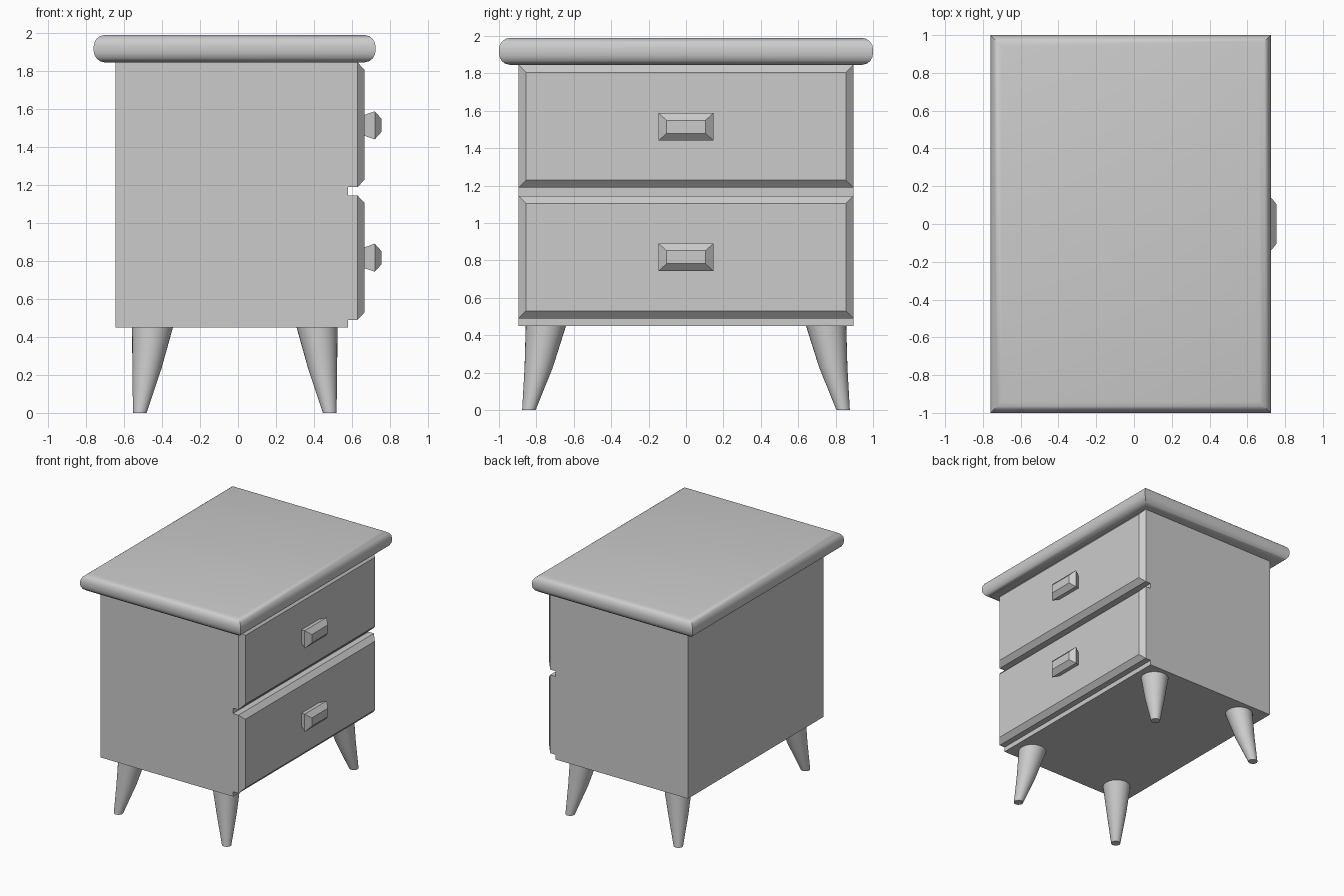
import bpy, bmesh, math

if "Cube" in bpy.data.objects:
    bpy.data.objects.remove(bpy.data.objects["Cube"])


def loft(name, rings, smooth=False):
    """Skin equal-length point rings and cap both ends."""
    bm = bmesh.new()
    loops = [[bm.verts.new(p) for p in ring] for ring in rings]
    n = len(loops[0])
    for a, b in zip(loops, loops[1:]):
        for i in range(n):
            j = (i + 1) % n
            bm.faces.new((a[i], a[j], b[j], b[i]))
    bm.faces.new(loops[0])
    bm.faces.new(loops[-1])
    bmesh.ops.recalc_face_normals(bm, faces=bm.faces)
    mesh = bpy.data.meshes.new(name)
    bm.to_mesh(mesh)
    bm.free()
    obj = bpy.data.objects.new(name, mesh)
    bpy.context.collection.objects.link(obj)
    if smooth:
        bpy.ops.object.select_all(action='DESELECT')
        obj.select_set(True)
        bpy.context.view_layer.objects.active = obj
        bpy.ops.object.shade_smooth_by_angle(angle=math.radians(35))
    return obj


def rect_z(x0, x1, hy, z):
    return [(x0, -hy, z), (x1, -hy, z), (x1, hy, z), (x0, hy, z)]


def rect_x(x, hy, zc, hz):
    return [(x, -hy, zc - hz), (x, hy, zc - hz), (x, hy, zc + hz), (x, -hy, zc + hz)]


def circle(cx, cy, z, r, n=32):
    return [(cx + r * math.cos(2 * math.pi * i / n),
             cy + r * math.sin(2 * math.pi * i / n), z) for i in range(n)]


# Cabinet body
loft("cabinet_body", [rect_z(-0.645, 0.58, 0.895, z) for z in (0.45, 1.847)])

# Table top with rounded rim and mitred corners: (inset, height)
rim = [(0.06, 1.845), (0.034, 1.851), (0.015, 1.866), (0.004, 1.885), (0, 1.905),
       (0, 1.93), (0.004, 1.95), (0.015, 1.969), (0.034, 1.984), (0.06, 1.99)]
loft("table_top", [rect_z(-0.76 + d, 0.724 - d, 1.0 - d, z) for d, z in rim], True)

# Drawer fronts with chamfered faces, and flared handles
for label, zc, hz in (("lower", 0.817, 0.327), ("upper", 1.517, 0.328)):
    loft(f"{label}_drawer_front", [rect_x(0.58, 0.895, zc, hz),
                                   rect_x(0.63, 0.895, zc, hz),
                                   rect_x(0.667, 0.855, zc, hz - 0.04)])
    hc = 0.817 if label == "lower" else 1.514
    loft(f"{label}_handle", [rect_x(0.66, 0.11, hc, 0.053),
                             rect_x(0.72, 0.147, hc, 0.074),
                             rect_x(0.755, 0.104, hc, 0.035)])

# Splayed tapered legs: (x offset, y offset, height, radius)
sections = [(0.500, 0.840, 0.0, 0.036), (0.463, 0.787, 0.23, 0.076),
            (0.433, 0.749, 0.452, 0.108)]
for sx, side in ((1, "front"), (-1, "back")):
    for sy, hand in ((-1, "left"), (1, "right")):
        loft(f"{side}_{hand}_leg",
             [circle(sx * x - 0.017, sy * y, z, r) for x, y, z, r in sections], True)
